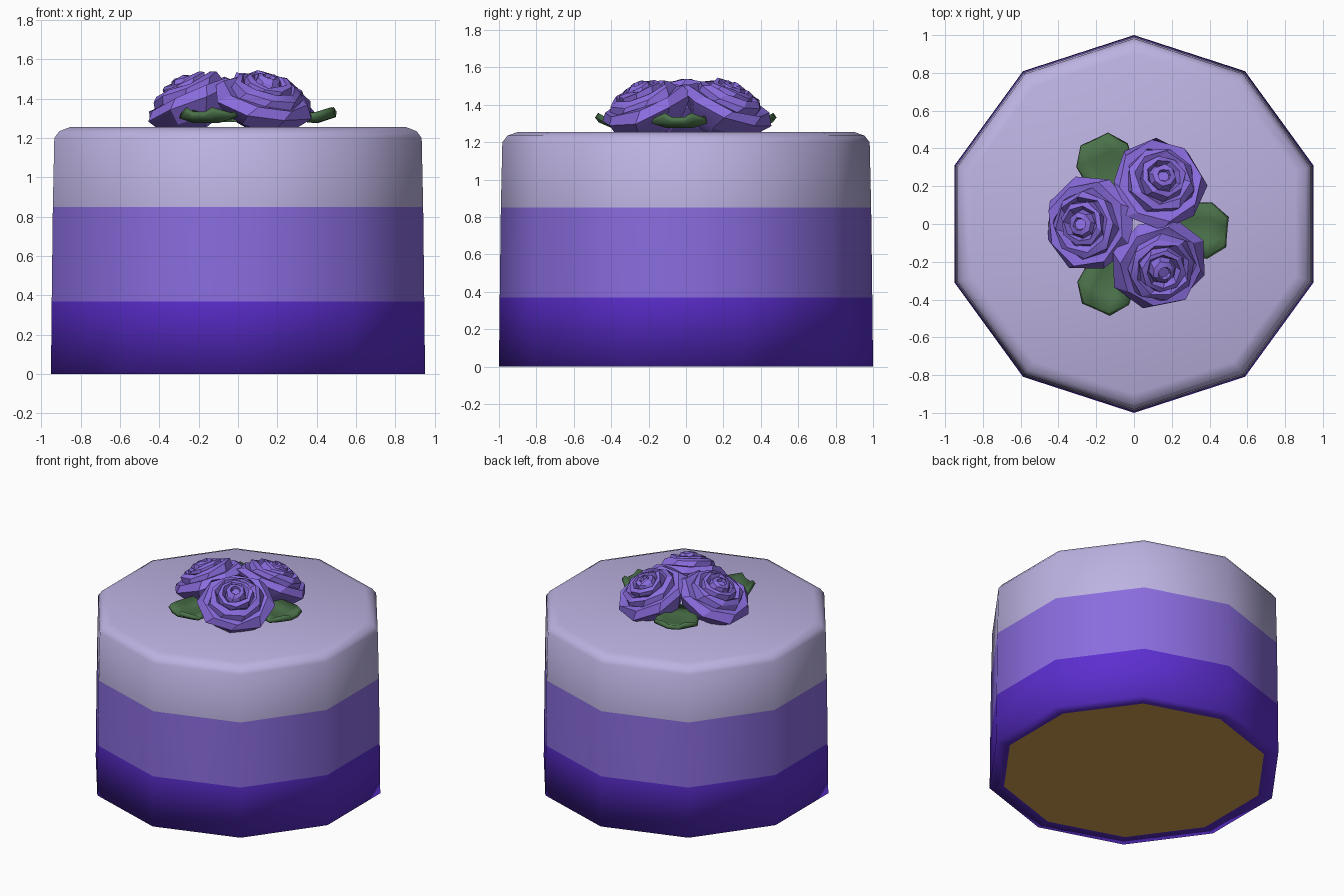
import bpy, bmesh, math, random
from mathutils import Matrix, Vector

if "Cube" in bpy.data.objects:
    bpy.data.objects.remove(bpy.data.objects["Cube"])

random.seed(4)


def material(name, srgb):
    m = bpy.data.materials.new(name)
    lin = [((c / 255 + 0.055) / 1.055) ** 2.4 for c in srgb]
    m.diffuse_color = (*lin, 1)
    m.use_nodes = True
    m.node_tree.nodes["Principled BSDF"].inputs["Base Color"].default_value = m.diffuse_color
    return m


lavender = material("lavender icing", (189, 179, 226))
violet = material("violet icing", (138, 108, 222))
indigo = material("indigo icing", (92, 46, 208))
sponge = material("golden sponge", (212, 161, 82))
green = material("leaf green", (75, 114, 74))


def finish(name, bm, mats, angle=None):
    me = bpy.data.meshes.new(name)
    bmesh.ops.recalc_face_normals(bm, faces=bm.faces)
    bm.to_mesh(me)
    bm.free()
    ob = bpy.data.objects.new(name, me)
    bpy.context.collection.objects.link(ob)
    for m in mats:
        me.materials.append(m)
    bpy.ops.object.select_all(action='DESELECT')
    ob.select_set(True)
    bpy.context.view_layer.objects.active = ob
    if angle:
        bpy.ops.object.shade_smooth_by_angle(angle=math.radians(angle))
    else:
        bpy.ops.object.shade_smooth()
    return ob


def lathe(bm, profile, n, start=0.0, twist=0.0, jitter=0.0):
    """Stack n-sided rings along z, bridge them and cap both ends."""
    rings = []
    for i, (r, z) in enumerate(profile):
        ring = []
        for k in range(n):
            a = start + twist * i + math.tau * k / n
            rr = r * (1 + random.uniform(-jitter, jitter))
            zz = z + random.uniform(-jitter, jitter) * 0.2
            ring.append(bm.verts.new((rr * math.cos(a), rr * math.sin(a), zz)))
        rings.append(ring)
    for lo, hi in zip(rings, rings[1:]):
        for k in range(n):
            bm.faces.new((lo[k], lo[(k + 1) % n], hi[(k + 1) % n], hi[k]))
    return bm.faces.new(rings[0]), bm.faces.new(rings[-1])


# Cake body: ten-sided, three bands of icing, sponge seen underneath
bm = bmesh.new()
bottom, top = lathe(bm, [(0.9, 0), (1.0, 0), (0.996, 0.37), (0.99, 0.85),
                         (0.982, 1.2), (0.955, 1.235), (0.9, 1.255)],
                    10, start=math.pi / 2)
for f in bm.faces:
    z = f.calc_center_median().z
    f.material_index = 2 if z < 0.37 else 1 if z < 0.85 else 0
bottom.material_index = 3
finish("cake", bm, [lavender, violet, indigo, sponge])

# Roses: layered petal rings, tipped outward
petals = [(0.09, -0.16), (0.2, -0.1), (0.255, -0.015), (0.225, 0.03), (0.185, 0.025),
          (0.18, 0.065), (0.15, 0.08), (0.125, 0.055), (0.12, 0.097), (0.095, 0.102),
          (0.075, 0.07), (0.062, 0.112), (0.035, 0.118), (0.03, 0.1)]
for i, deg in enumerate((180, 60, -60)):
    bm = bmesh.new()
    lathe(bm, petals, 8, start=i, twist=0.16, jitter=0.05)
    place = (Matrix.Translation((0.01, 0, 1.4))
             @ Matrix.Rotation(math.radians(deg), 4, 'Z')
             @ Matrix.Translation((0.25, 0, 0))
             @ Matrix.Rotation(math.radians(25), 4, 'Y'))
    bm.transform(place)
    finish(f"rose_{i + 1}", bm, [violet], 25)

# Leaves: cupped blades between the roses
stations = [(0.1, 0.07, 1.275), (0.26, 0.13, 1.285), (0.4, 0.145, 1.27), (0.49, 0.075, 1.3)]
for i, deg in enumerate((-5, 115, 246)):
    bm = bmesh.new()
    rows = [[bm.verts.new((d, s * w, z + 0.045 * abs(s))) for s in (-1, -0.45, 0.45, 1)]
            for d, w, z in stations]
    for a, b in zip(rows, rows[1:]):
        for k in range(3):
            bm.faces.new((a[k], b[k], b[k + 1], a[k + 1]))
    bm.transform(Matrix.Rotation(math.radians(deg), 4, 'Z'))
    leaf = finish(f"leaf_{i + 1}", bm, [green], 25)
    solid = leaf.modifiers.new("thickness", 'SOLIDIFY')
    solid.thickness = 0.03
    solid.offset = 0
